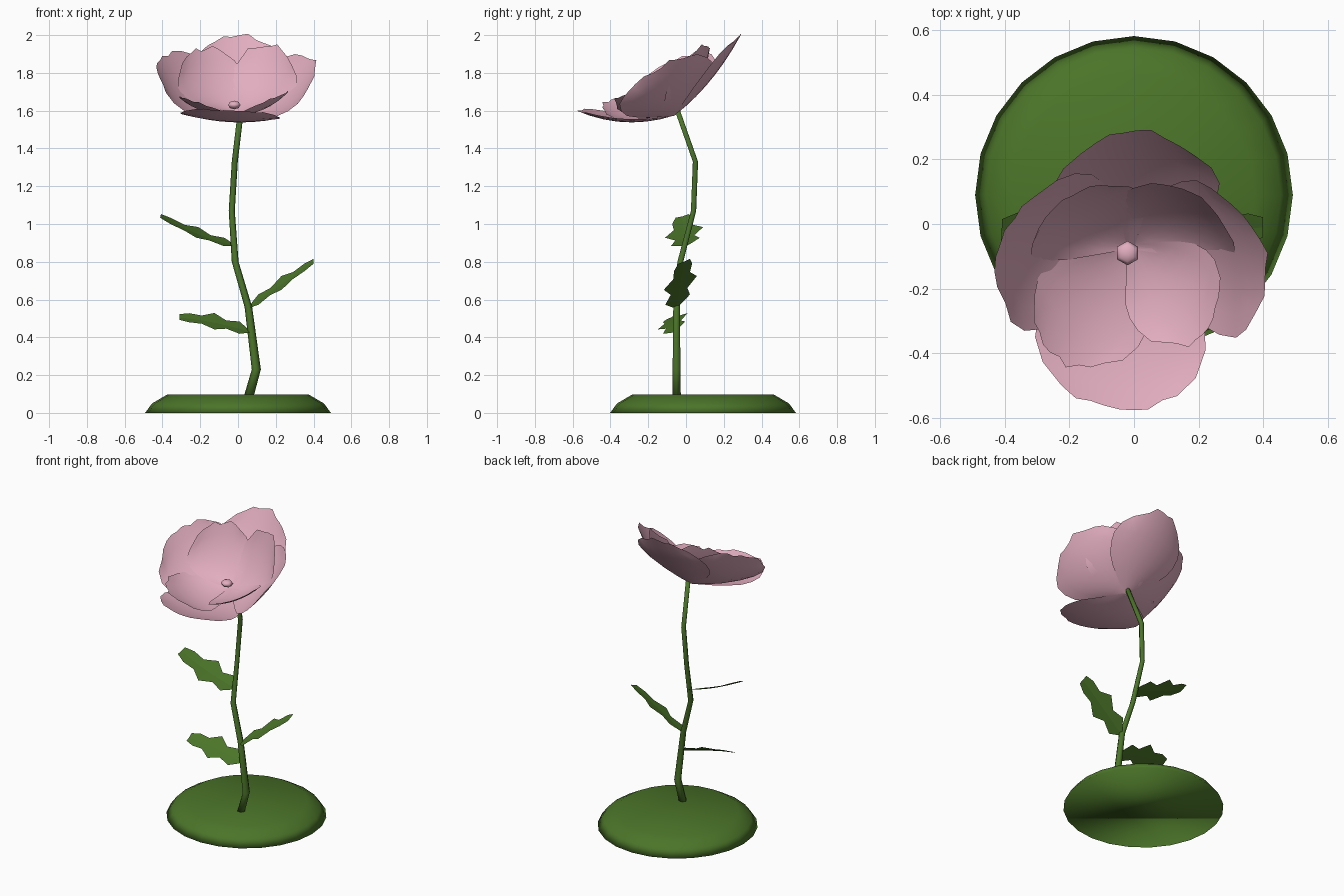
import bpy, bmesh, math, random
from mathutils import Vector

if "Cube" in bpy.data.objects:
    bpy.data.objects.remove(bpy.data.objects["Cube"])

random.seed(4)


def material(name, rgb):
    m = bpy.data.materials.new(name)
    m.diffuse_color = (*rgb, 1)
    m.use_nodes = True
    m.node_tree.nodes["Principled BSDF"].inputs["Base Color"].default_value = m.diffuse_color
    return m


pink = material("petal_pink", (0.76, 0.42, 0.52))
green = material("leaf_green", (0.07, 0.175, 0.022))


def add_mesh(name, verts, faces, mat, smooth=True):
    me = bpy.data.meshes.new(name)
    me.from_pydata([tuple(v) for v in verts], [], faces)
    me.materials.append(mat)
    ob = bpy.data.objects.new(name, me)
    bpy.context.collection.objects.link(ob)
    for p in me.polygons:
        p.use_smooth = smooth
    return ob


def grid_faces(rows, cols):
    return [(i * cols + j, i * cols + j + 1, (i + 1) * cols + j + 1, (i + 1) * cols + j)
            for i in range(rows - 1) for j in range(cols - 1)]


def tube(name, rings, sides, mat):
    """Stack of horizontal rings (x, y, z, radius) with capped ends."""
    verts, faces = [], []
    for x, y, z, r in rings:
        for k in range(sides):
            a = 2 * math.pi * k / sides
            verts.append((x + r * math.cos(a), y + r * math.sin(a), z))
    n = len(rings)
    for i in range(n - 1):
        for k in range(sides):
            k2 = (k + 1) % sides
            faces.append((i * sides + k, i * sides + k2, (i + 1) * sides + k2, (i + 1) * sides + k))
    faces.append(tuple(reversed(range(sides))))
    faces.append(tuple(range((n - 1) * sides, n * sides)))
    return add_mesh(name, verts, faces, mat)


AXIS = Vector((0, -0.42, 0.91))
WIDTHS = [0.08, 0.40, 0.68, 0.88, 0.98, 1.0, 0.90, 0.68]


def petal(name, base, mid, tip, half_width, cup):
    """Spoon-shaped sheet swept along a curve through base, mid and tip."""
    b, m, t = Vector(base), Vector(mid), Vector(tip)
    c = 2 * m - 0.5 * (b + t)
    side = (t - b).cross(AXIS).normalized()
    cols = 9
    rows = len(WIDTHS)
    verts = []
    for i, w in enumerate(WIDTHS):
        for j in range(cols):
            s = 2 * j / (cols - 1) - 1
            u = i / (rows - 1)
            # round the tip and ruffle the rim
            u *= 1 - 0.13 * s * s
            rim = i == rows - 1 or j in (0, cols - 1)
            if rim and i > 2:
                u += random.uniform(-0.03, 0.025)
            p = (1 - u) ** 2 * b + 2 * u * (1 - u) * c + u * u * t
            tangent = (2 * (1 - u) * (c - b) + 2 * u * (t - c)).normalized()
            normal = side.cross(tangent).normalized()
            if normal.dot(AXIS) < 0:
                normal = -normal
            verts.append(p + side * s * w * half_width + normal * cup * w * s * s)
    return add_mesh(name, verts, grid_faces(rows, cols), pink)


# serrated outline: distance along the leaf, half width
SERRATION = [(0, 0.15), (0.14, 0.75), (0.33, 0.5), (0.5, 1.0), (0.68, 0.5), (0.86, 0.55), (1.0, 0.35)]


def leaf(name, base, tip, side, half_width, sag):
    b, t, s = Vector(base), Vector(tip), Vector(side).normalized()
    verts = []
    for u, w in SERRATION:
        p = b.lerp(t, u) + Vector((0, 0, sag * 4 * u * (1 - u)))
        for k in (-1, 0, 1):
            # midrib slightly sunken
            verts.append(p + s * k * w * half_width + Vector((0, 0, 0.008 * abs(k) * w)))
    return add_mesh(name, verts, grid_faces(len(SERRATION), 3), green, False)


# Base mound
tube("base_mound", [(0, 0.09, 0, 0.492), (0, 0.09, 0.05, 0.455), (0, 0.09, 0.097, 0.375)], 24, green)

# Bent stem
tube("stem", [(0.055, -0.05, 0.08, 0.026), (0.097, -0.05, 0.23, 0.024), (0.055, -0.05, 0.56, 0.020),
              (-0.015, -0.03, 0.80, 0.018), (-0.033, 0.04, 1.07, 0.016),
              (-0.017, 0.05, 1.33, 0.016), (0.015, -0.045, 1.60, 0.016)], 6, green)

# Leaves
leaf("leaf_upper_left", (-0.02, 0.0, 0.885), (-0.41, -0.02, 1.04), (0.05, 1, 0.28), 0.105, -0.015)
leaf("leaf_right", (0.06, -0.05, 0.56), (0.40, -0.01, 0.80), (0, 1, 0.42), 0.095, 0.0)
leaf("leaf_lower_left", (0.06, -0.06, 0.43), (-0.31, -0.08, 0.505), (0, 1, 0.55), 0.09, 0.01)

# Outer petals
B = (0.005, -0.06, 1.575)
petal("outer_petal_front", B, (-0.04, -0.32, 1.54), (-0.045, -0.585, 1.605), 0.265, 0.03)
petal("outer_petal_left", B, (-0.24, -0.06, 1.675), (-0.42, -0.06, 1.875), 0.28, 0.055)
petal("outer_petal_right", B, (0.235, -0.08, 1.67), (0.41, -0.09, 1.86), 0.275, 0.055)
petal("outer_petal_back", B, (0.01, 0.13, 1.76), (0.01, 0.29, 2.0), 0.255, 0.05)

# Inner petals
I = (-0.01, -0.07, 1.595)
petal("inner_petal_back_left", I, (-0.145, 0.015, 1.715), (-0.195, 0.09, 1.93), 0.20, 0.035)
petal("inner_petal_back_right", I, (0.135, 0.015, 1.715), (0.18, 0.10, 1.955), 0.20, 0.035)
petal("inner_petal_front_left", I, (-0.13, -0.24, 1.575), (-0.235, -0.42, 1.65), 0.195, 0.03)
petal("inner_petal_front_right", I, (0.12, -0.19, 1.60), (0.215, -0.35, 1.68), 0.17, 0.03)

# Flower centre
bm = bmesh.new()
bmesh.ops.create_uvsphere(bm, u_segments=6, v_segments=4, radius=0.038)
me = bpy.data.meshes.new("flower_centre")
bm.to_mesh(me)
bm.free()
me.materials.append(pink)
for p in me.polygons:
    p.use_smooth = True
ob = bpy.data.objects.new("flower_centre", me)
ob.location = (-0.02, -0.09, 1.63)
ob.scale = (1, 1, 0.6)
bpy.context.collection.objects.link(ob)
